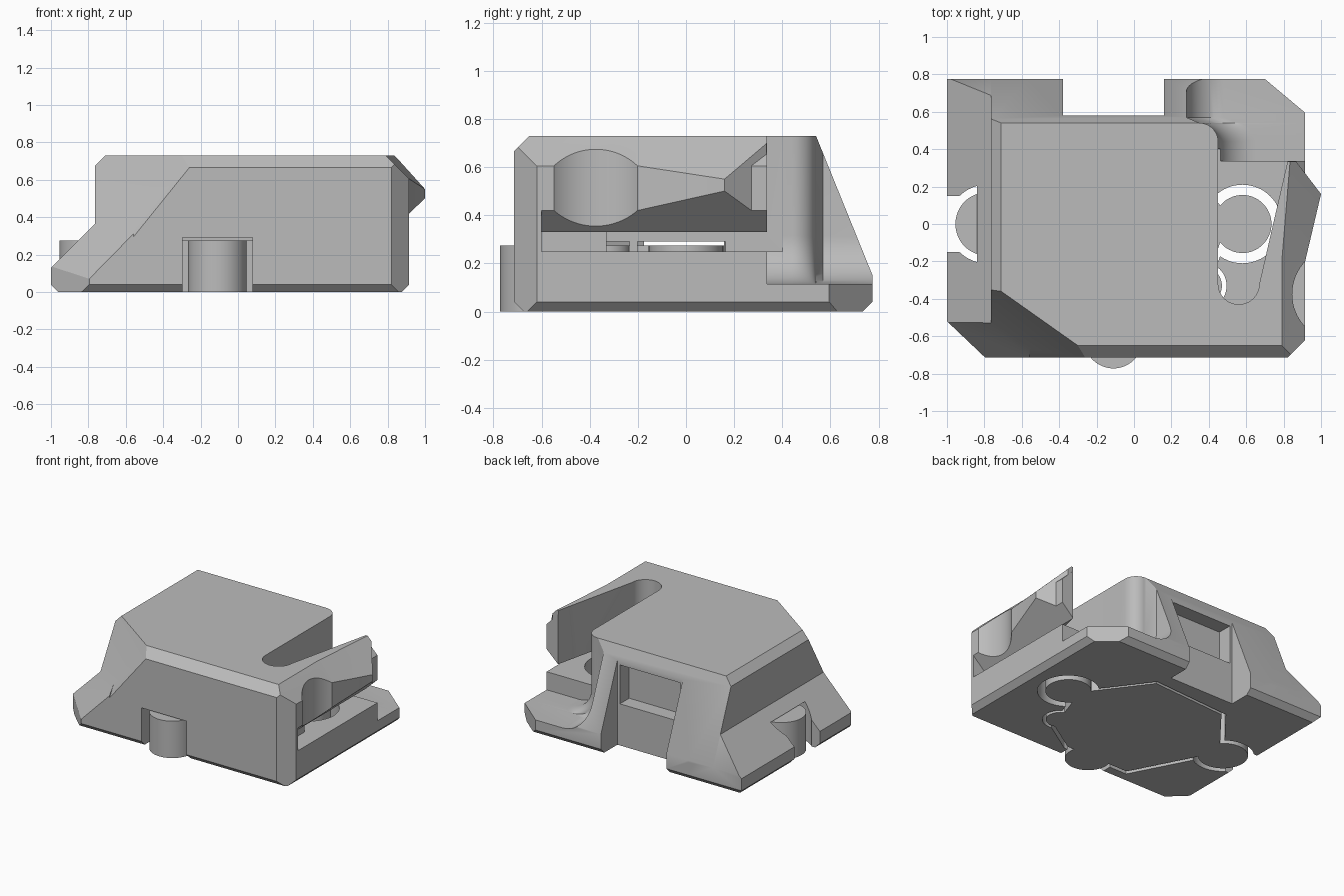
import bpy, bmesh
from math import sin, cos, pi
from mathutils import Vector

cube = bpy.data.objects.get("Cube")
if cube:
    bpy.data.objects.remove(cube)

grey = bpy.data.materials.new("plain grey")
grey.use_nodes = True
grey.diffuse_color = (0.5, 0.5, 0.5, 1)
grey.node_tree.nodes["Principled BSDF"].inputs["Base Color"].default_value = (0.5, 0.5, 0.5, 1)


def finish(bm, name):
    bmesh.ops.recalc_face_normals(bm, faces=bm.faces)
    mesh = bpy.data.meshes.new(name)
    bm.to_mesh(mesh)
    bm.free()
    mesh.materials.append(grey)
    obj = bpy.data.objects.new(name, mesh)
    bpy.context.collection.objects.link(obj)
    return obj


def loft(name, rings):
    """Solid skinned through rings of equal point count."""
    bm = bmesh.new()
    loops = [[bm.verts.new(p) for p in ring] for ring in rings]
    n = len(loops[0])
    for a, b in zip(loops, loops[1:]):
        for i in range(n):
            j = (i + 1) % n
            bm.faces.new((a[i], a[j], b[j], b[i]))
    bm.faces.new(loops[0])
    bm.faces.new(loops[-1])
    return finish(bm, name)


def plan(name, pts, z0, z1):
    return loft(name, [[(x, y, z) for x, y in pts] for z in (z0, z1)])


def side(name, pts, y0, y1):
    return loft(name, [[(x, y, z) for x, z in pts] for y in (y0, y1)])


def box(name, x0, x1, y0, y1, z0, z1):
    return plan(name, [(x0, y0), (x1, y0), (x1, y1), (x0, y1)], z0, z1)


def arc(cx, cy, r, a0, a1, n):
    return [(cx + r * cos(a0 + (a1 - a0) * i / n), cy + r * sin(a0 + (a1 - a0) * i / n))
            for i in range(n + 1)]


def disc(name, cx, cy, r, z0, z1):
    return plan(name, arc(cx, cy, r, 0, 2 * pi, 64)[:-1], z0, z1)


def trim(obj, planes):
    """Slice a convex block by planes given as (point, outward normal)."""
    bm = bmesh.new()
    bm.from_mesh(obj.data)
    for co, no in planes:
        bmesh.ops.bisect_plane(bm, geom=bm.verts[:] + bm.edges[:] + bm.faces[:], dist=1e-5,
                               plane_co=co, plane_no=Vector(no).normalized(), clear_outer=True)
        rim = [e for e in bm.edges if e.is_boundary]
        if rim:
            bmesh.ops.holes_fill(bm, edges=rim)
    bmesh.ops.recalc_face_normals(bm, faces=bm.faces)
    bm.to_mesh(obj.data)
    bm.free()
    return obj


def combine(obj, other, operation):
    mod = obj.modifiers.new("join", "BOOLEAN")
    mod.operation = operation
    mod.solver = "EXACT"
    mod.object = other
    bpy.context.view_layer.objects.active = obj
    bpy.ops.object.modifier_apply(modifier=mod.name)
    bpy.data.objects.remove(other)


# Planes shared by the main block and the foot
shared = [
    ((0, 0.54, 0.73), (0, 0.58, 0.235)),       # sloping back
    ((0, -0.715, 0.04), (0, -1, -1)),          # front lower chamfer
    ((0, 0.775, 0.04), (0, 1, -1)),            # back lower chamfer
]

# Main block with chamfered edges and corners
body = trim(box("body", -0.765, 0.915, -0.715, 0.775, 0, 0.73), shared + [
    ((-0.71, 0, 0.73), (-1, 0, 1)),
    ((0, -0.65, 0.73), (0, -1, 1)),
    ((0.79, 0, 0.73), (1, 0, 1)),
    ((0.915, 0, 0.04), (1, 0, -1)),
    ((0.82, -0.715, 0), (1, -1, 0)),
    ((0.7, 0.775, 0), (0.18, 0.215, 0)),
    ((-0.71, -0.36, 0.73), (-0.707, -1, 0.57)),
])

# Sloping foot on one side
foot = trim(box("foot", -1, -0.56, -0.715, 0.775, 0, 0.73), shared + [
    ((-1, 0, 0.13), (-1, 0, 1)),
    ((-1, 0, 0.04), (-1, 0, -1)),
    ((-1, -0.52, 0), (-0.19, -0.2, 0)),
    ((-0.56, -0.715, 0.31), (-0.72, -1, 0.706)),
])
combine(body, foot, "UNION")

# Pointed arm on the other side
arm = trim(box("arm", 0.7, 1.1, -0.3, 0.335, 0.3, 0.73), [
    ((0.79, -0.2, 0.73), (1, -0.083, 1)),
    ((0.915, -0.2, 0), (1, -0.236, 0)),
    ((0.82, 0, 0.33), (0.17, 0, -0.18)),
    ((1, 0.16, 0), (0.17, 0.13, 0)),
])
combine(body, arm, "UNION")

# Open recess, undercut and finger scoop beside the arm
slot = arc(0.56, -0.32, 0.11, pi, 2 * pi, 20) + [(0.82, 0.33), (0.82, 0.4), (0.45, 0.4)]
cutters = [
    plan("recess", slot, 0.25, 1),
    side("undercut", [(0.78, 0.25), (1.2, 0.25), (1.2, 0.69), (0.82, 0.33), (0.78, 0.33)], -0.6, 0.4),
    box("window", 0.5, 0.95, -0.33, 0.4, 0.25, 0.33),
    disc("finger_scoop", 1.1, -0.375, 0.254, 0.3, 1),
]

# Filleted corner cutout following a rounded wall
wall = [(0.45, 0.337)] + arc(0.35, 0.44, 0.1, 0, pi / 2, 10) + [(0.28, 0.57), (0.28, 1)]
rings = []
for x0, y in wall:
    fillet = arc(x0 + 0.2, 0.315, 0.2, pi, 1.5 * pi, 12)
    section = [(x0, 1)] + fillet + [(1.5, 0.115), (1.5, 1)]
    rings.append([(x, y, z) for x, z in section])
cutters.append(loft("corner_cutout", rings))

# Back notch with an inner pocket
cutters += [
    box("back_notch", -0.38, 0.16, 0.58, 1, -0.1, 0.9),
    box("back_pocket", -0.36, 0.14, 0.47, 0.7, 0.31, 0.6),
]

# Underside cavity, slightly larger than the insert
outline = [(0.46, 0.1), (0.19, 0.46), (-0.42, 0.42), (-0.66, 0.12), (-0.66, -0.12),
           (-0.42, -0.58), (0.1, -0.58), (0.35, -0.42), (0.46, -0.1)]
lobes = [(-0.786, 0, 0.169, 0.21), (0.58, 0, 0.155, 0.21),
         (-0.11, -0.615, 0.157, 0.187), (0.37, -0.33, 0.1, 0.125)]
cutters += [
    plan("cavity", [(x * 1.05, y * 1.05) for x, y in outline], -0.1, 0.29),
    box("front_slot", -0.297, 0.077, -0.9, -0.6, -0.1, 0.29),
    box("side_slot", -1.1, -0.8, -0.15, 0.15, -0.1, 0.29),
]
cutters += [disc("lobe_hole", x, y, hole, -0.1, 0.29) for x, y, r, hole in lobes]
for cutter in cutters:
    combine(body, cutter, "DIFFERENCE")

# Insert plate with round lobes
insert = plan("insert", outline, 0, 0.275)
for x, y, r, hole in lobes:
    combine(insert, disc("lobe", x, y, r, 0, 0.275), "UNION")

for obj in (body, insert):
    bpy.ops.object.select_all(action="DESELECT")
    obj.select_set(True)
    bpy.context.view_layer.objects.active = obj
    bpy.ops.object.shade_smooth_by_angle(angle=0.5)
